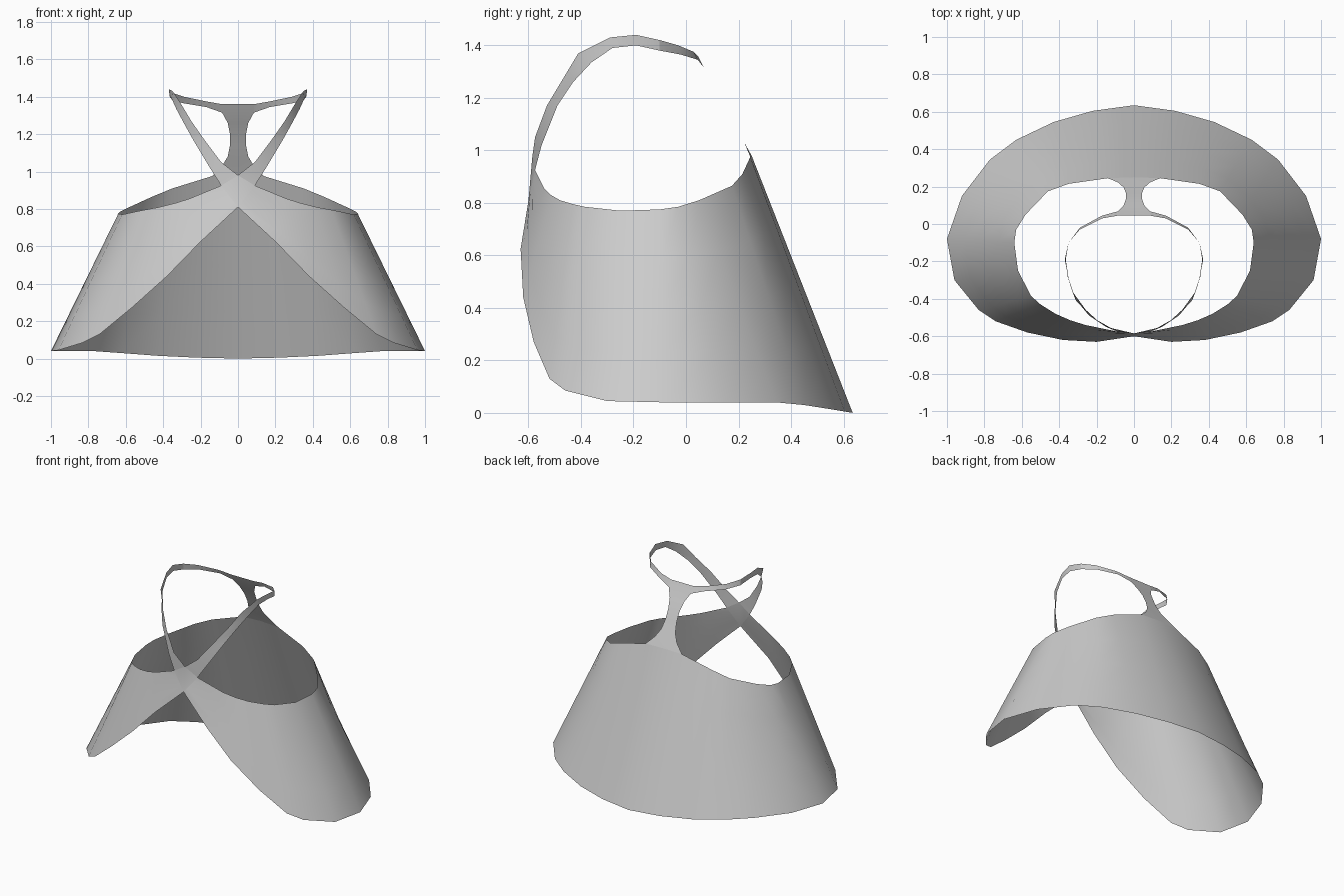
import bpy, bmesh
from mathutils import Vector


def ribbon(name, edge_a, edge_b, rows=1, extra=None):
    """Loft a mirrored sheet between two edge curves (right half given)."""
    bm = bmesh.new()
    cols = []
    for a, b in zip(edge_a, edge_b):
        a, b = Vector(a), Vector(b)
        cols.append([bm.verts.new(a.lerp(b, r / rows)) for r in range(rows + 1)])
    for c, d in zip(cols, cols[1:]):
        for r in range(rows):
            bm.faces.new((c[r], d[r], d[r + 1], c[r + 1]))
    if extra:
        bm.faces.new([bm.verts.new(p) for p in extra])
    bmesh.ops.remove_doubles(bm, verts=bm.verts, dist=0.0005)
    half = bm.verts[:] + bm.edges[:] + bm.faces[:]
    bmesh.ops.mirror(bm, geom=half, axis='X', merge_dist=0.0005)
    bmesh.ops.recalc_face_normals(bm, faces=bm.faces)
    mesh = bpy.data.meshes.new(name)
    bm.to_mesh(mesh)
    bm.free()
    obj = bpy.data.objects.new(name, mesh)
    bpy.context.collection.objects.link(obj)
    bpy.context.view_layer.objects.active = obj
    bpy.ops.object.select_all(action='DESELECT')
    obj.select_set(True)
    bpy.ops.object.shade_smooth_by_angle()
    return obj


# Wrapped body: hem and upper rim, from the front crossing round to the back
hem = [(0, -.6, .81), (.2, -.63, .625), (.38, -.62, .44), (.57, -.58, .27),
       (.74, -.52, .13), (.83, -.46, .085), (.96, -.3, .045), (1, -.08, .04),
       (.92, .15, .04), (.77, .345, .04), (.63, .45, .03), (.43, .545, .015),
       (.22, .605, .005), (0, .635, 0)]
rim = [(.09, -.575, .925), (.26, -.54, .855), (.34, -.515, .83), (.42, -.48, .81),
       (.5, -.43, .795), (.55, -.385, .785), (.62, -.25, .77), (.64, -.1, .775),
       (.63, -.03, .785), (.58, .05, .81), (.46, .175, .865), (.35, .215, .91),
       (.14, .245, .975), (0, .25, .98)]
crossing = [(0, -.6, .81), (.09, -.575, .925), (0, -.585, .98)]
ribbon("wrapped_body", hem, rim, rows=4, extra=crossing)

# Neck strap: from the front crossing over the shoulder to the nape
upper = [(0, -.585, .98), (.09, -.575, 1.05), (.18, -.53, 1.17), (.25, -.47, 1.27),
         (.31, -.41, 1.37), (.35, -.29, 1.43), (.37, -.19, 1.44), (.35, -.1, 1.42),
         (.29, -.03, 1.4), (.17, .03, 1.375), (.085, .045, 1.36)]
lower = [(.09, -.575, .925), (.15, -.55, 1.02), (.24, -.49, 1.17), (.29, -.43, 1.26),
         (.33, -.36, 1.335), (.355, -.28, 1.39), (.365, -.19, 1.4), (.35, -.1, 1.38),
         (.29, -.02, 1.365), (.17, .045, 1.345), (.085, .068, 1.315)]
ribbon("neck_strap", upper, lower)

# Back link: waisted strip joining the nape to the back of the body
side = [(.085, .045, 1.36), (.085, .068, 1.315), (.055, .1, 1.26), (.043, .135, 1.2),
        (.043, .165, 1.14), (.055, .195, 1.08), (.085, .222, 1.03), (.14, .245, .975)]
middle = [(0, y, z) for _, y, z in side[:-1]] + [(0, .25, .98)]
ribbon("back_link", side, middle)
